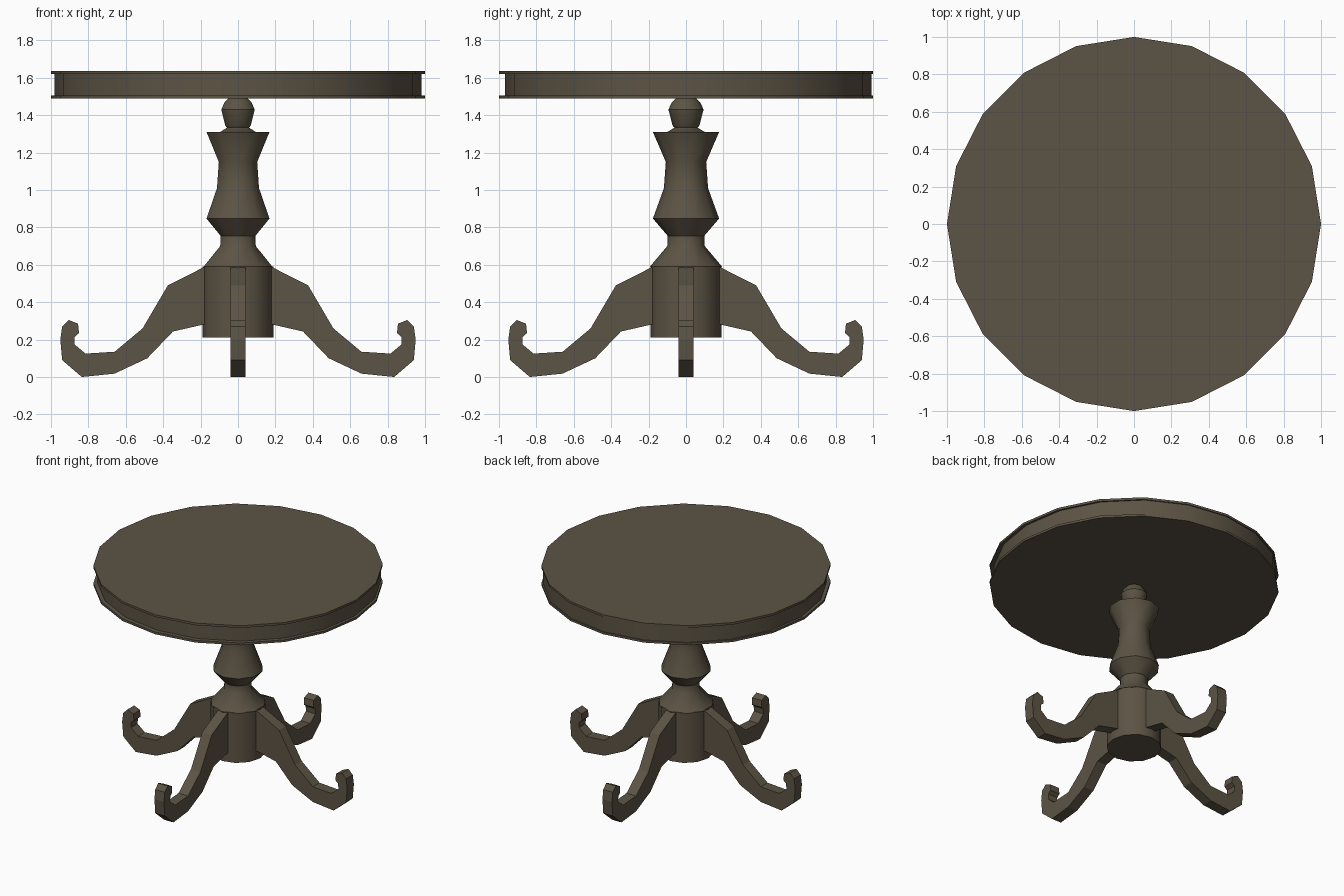
import bpy, bmesh, math
from mathutils import Matrix

if "Cube" in bpy.data.objects:
    bpy.data.objects.remove(bpy.data.objects["Cube"])

wood = bpy.data.materials.new("dark_wood")
wood.diffuse_color = (0.107, 0.087, 0.058, 1)
wood.use_nodes = True
wood.node_tree.nodes["Principled BSDF"].inputs["Base Color"].default_value = wood.diffuse_color


def finish(name, bm, smooth=True):
    bmesh.ops.recalc_face_normals(bm, faces=bm.faces)
    me = bpy.data.meshes.new(name)
    bm.to_mesh(me)
    bm.free()
    me.materials.append(wood)
    ob = bpy.data.objects.new(name, me)
    bpy.context.collection.objects.link(ob)
    if smooth:
        bpy.ops.object.select_all(action='DESELECT')
        ob.select_set(True)
        bpy.context.view_layer.objects.active = ob
        bpy.ops.object.shade_smooth_by_angle(angle=math.radians(38))
    return ob


def lathe(name, profile, sides, start=0.0, y=0.0):
    """Stack rings of (radius, z) into a closed turned shape."""
    bm = bmesh.new()
    rings = []
    for r, z in profile:
        angs = [start + 2 * math.pi * i / sides for i in range(sides)]
        rings.append([bm.verts.new((r * math.cos(a), y + r * math.sin(a), z)) for a in angs])
    for lo, hi in zip(rings, rings[1:]):
        for i in range(sides):
            j = (i + 1) % sides
            bm.faces.new((lo[i], lo[j], hi[j], hi[i]))
    bm.faces.new(rings[0])
    bm.faces.new(rings[-1])
    return finish(name, bm)


# Round top: two thin boards with a slightly shifted apron between them
lathe("tabletop_upper", [(1, 1.62), (1, 1.637)], 20)
lathe("tabletop_lower", [(1, 1.488), (1, 1.505)], 20)
lathe("tabletop_apron", [(0.98, 1.495), (0.98, 1.63)], 20, y=0.013)

# Turned pedestal
lathe("pedestal", [(0.193, 0.59), (0.10, 0.70), (0.098, 0.755), (0.177, 0.847),
                   (0.118, 1.01), (0.108, 1.15), (0.177, 1.31), (0.10, 1.31),
                   (0.062, 1.333), (0.072, 1.345), (0.094, 1.43), (0.075, 1.47),
                   (0.055, 1.49)], 10, math.pi / 2)
lathe("pedestal_base", [(0.19, 0.212), (0.19, 0.592)], 12)

# Four scrolled legs: underside outline paired with topside outline
under = [(0.12, 0.28), (0.187, 0.28), (0.348, 0.243), (0.485, 0.10), (0.66, 0.018),
         (0.835, 0.0), (0.94, 0.09), (0.95, 0.20), (0.94, 0.27), (0.905, 0.305)]
upper = [(0.12, 0.585), (0.187, 0.585), (0.375, 0.49), (0.51, 0.26), (0.66, 0.135),
         (0.815, 0.125), (0.875, 0.175), (0.873, 0.215), (0.85, 0.235), (0.855, 0.285)]
for k, side in enumerate(("right", "back", "left", "front")):
    bm = bmesh.new()
    rows = [[bm.verts.new((x, y, z)) for (x, z), y in
             ((u, -0.04), (u, 0.04), (t, 0.04), (t, -0.04))]
            for u, t in zip(under, upper)]
    for a, b in zip(rows, rows[1:]):
        for i in range(4):
            j = (i + 1) % 4
            bm.faces.new((a[i], a[j], b[j], b[i]))
    bm.faces.new(rows[0])
    bm.faces.new(rows[-1])
    bm.transform(Matrix.Rotation(k * math.pi / 2, 4, 'Z'))
    finish(side + "_leg", bm, smooth=False)
